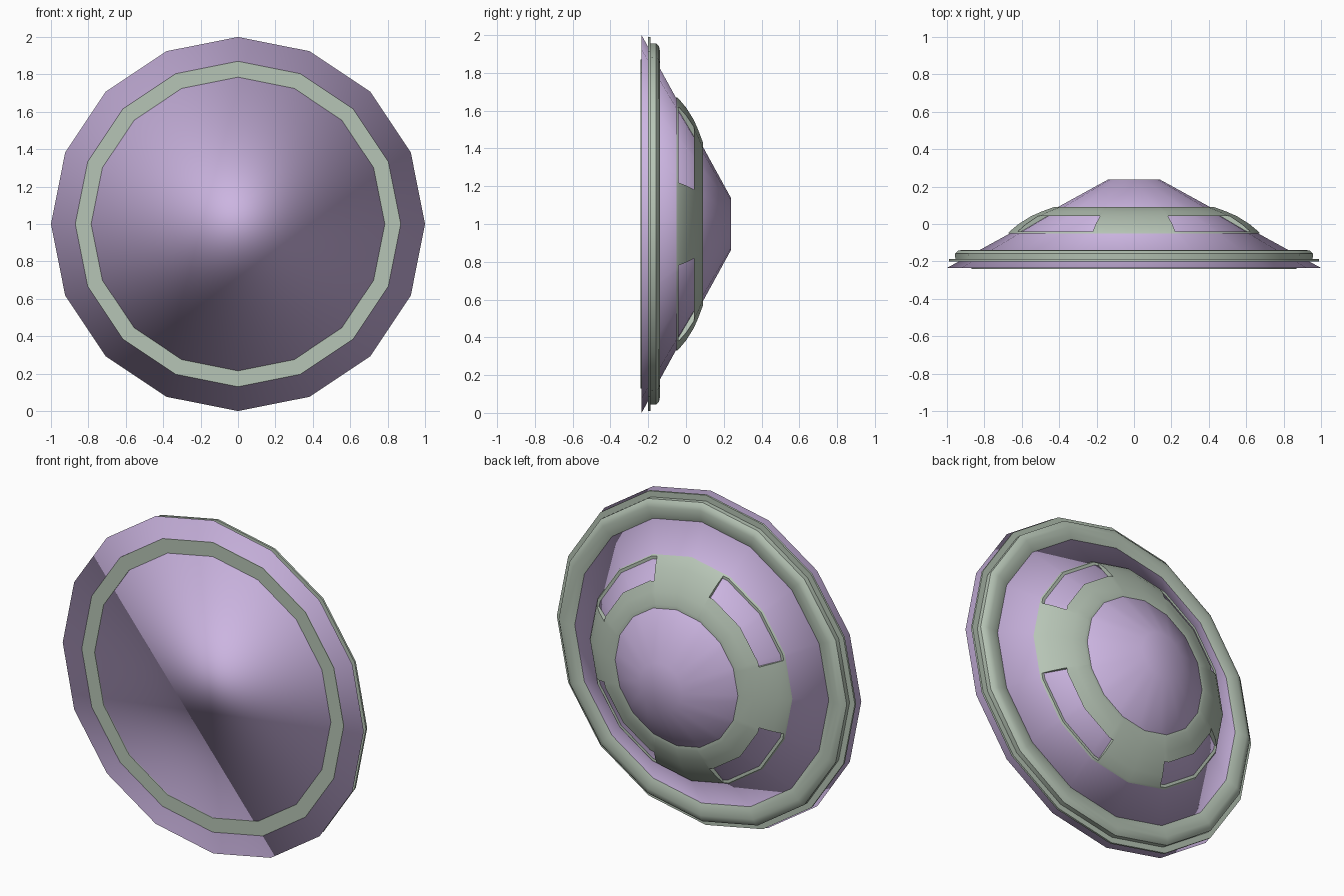
import bpy, bmesh, math

if "Cube" in bpy.data.objects:
    bpy.data.objects.remove(bpy.data.objects["Cube"])

SIDES = 16
STEP = 360 / SIDES


def material(name, color):
    m = bpy.data.materials.new(name)
    m.diffuse_color = (*color, 1)
    m.use_nodes = True
    m.node_tree.nodes["Principled BSDF"].inputs["Base Color"].default_value = m.diffuse_color
    return m


purple = material("soft_purple", (0.60, 0.46, 0.75))
green = material("grey_green", (0.47, 0.555, 0.465))


def point(y, r, deg):
    # point on the 16-sided outline, also between corners; axis runs along y at z = 1
    h = math.radians(STEP / 2)
    k = math.cos(h) / math.cos(math.radians(deg % STEP) - h)
    a = math.radians(deg)
    return (r * k * math.cos(a), y, 1 + r * k * math.sin(a))


def sweep(bm, section, angles, closed):
    # turn a closed (y, r) section through the listed angles
    rows = [[bm.verts.new(point(y, r, a)) for y, r in section] for a in angles]
    pairs = list(zip(rows, rows[1:] + rows[:1])) if closed else list(zip(rows, rows[1:]))
    n = len(section)
    for p, q in pairs:
        for i in range(n):
            j = (i + 1) % n
            bm.faces.new((p[i], p[j], q[j], q[i]))
    if not closed:
        bm.faces.new(rows[0])
        bm.faces.new(rows[-1][::-1])


def finish(name, bm, mat, angle=40):
    bmesh.ops.recalc_face_normals(bm, faces=bm.faces)
    me = bpy.data.meshes.new(name)
    bm.to_mesh(me)
    bm.free()
    me.materials.append(mat)
    ob = bpy.data.objects.new(name, me)
    bpy.context.collection.objects.link(ob)
    bpy.ops.object.select_all(action='DESELECT')
    ob.select_set(True)
    bpy.context.view_layer.objects.active = ob
    bpy.ops.object.shade_smooth_by_angle(angle=math.radians(angle))


FULL = [i * STEP for i in range(SIDES)]

# cone body with a flat front and a small flat back, smooth all over
bm = bmesh.new()
front = [bm.verts.new(point(-0.235, 1.0, a)) for a in FULL]
back = [bm.verts.new(point(0.237, 0.14, a)) for a in FULL]
for i in range(SIDES):
    j = (i + 1) % SIDES
    bm.faces.new((front[i], front[j], back[j], back[i]))
bm.faces.new(back)
bm.faces.new(front[:9])                 # upper half of the front
bm.faces.new(front[8:] + front[:1])     # lower half of the front
finish("cone_body", bm, purple, 180)

# thin ring inlaid on the front
bm = bmesh.new()
sweep(bm, [(-0.24, 0.785), (-0.24, 0.87), (-0.233, 0.87), (-0.233, 0.785)], FULL, True)
finish("front_ring", bm, green)

# thin flange and rounded rim behind the front edge
bm = bmesh.new()
sweep(bm, [(-0.2, 0.9), (-0.2, 0.99), (-0.188, 0.99), (-0.188, 0.9)], FULL, True)
finish("rim_flange", bm, green)
bm = bmesh.new()
sweep(bm, [(-0.19, 0.88), (-0.19, 0.955), (-0.158, 0.957), (-0.143, 0.94),
           (-0.138, 0.915), (-0.14, 0.875), (-0.152, 0.835), (-0.16, 0.82)], FULL, True)
finish("rear_rim", bm, green, 50)

# rear basket: four arms, with a collar and a thin hoop across the windows
hoop = [(-0.05, 0.655), (-0.05, 0.672), (-0.04, 0.665), (-0.04, 0.648)]
collar = [(0.042, 0.49), (0.042, 0.55), (0.066, 0.495), (0.09, 0.43), (0.09, 0.405)]
arm = [(-0.05, 0.655), (-0.05, 0.672), (-0.04, 0.665), (0.0, 0.617),
       (0.042, 0.55), (0.066, 0.495), (0.09, 0.43), (0.09, 0.405)]
HALF = 19.5
bm = bmesh.new()
for q in range(4):
    c = q * 90
    sweep(bm, arm, [c - HALF, c, c + HALF], False)
    window = [c + HALF, c + STEP, c + 2 * STEP, c + 3 * STEP, c + 90 - HALF]
    sweep(bm, hoop, window, False)
    sweep(bm, collar, window, False)
finish("rear_basket", bm, green)
